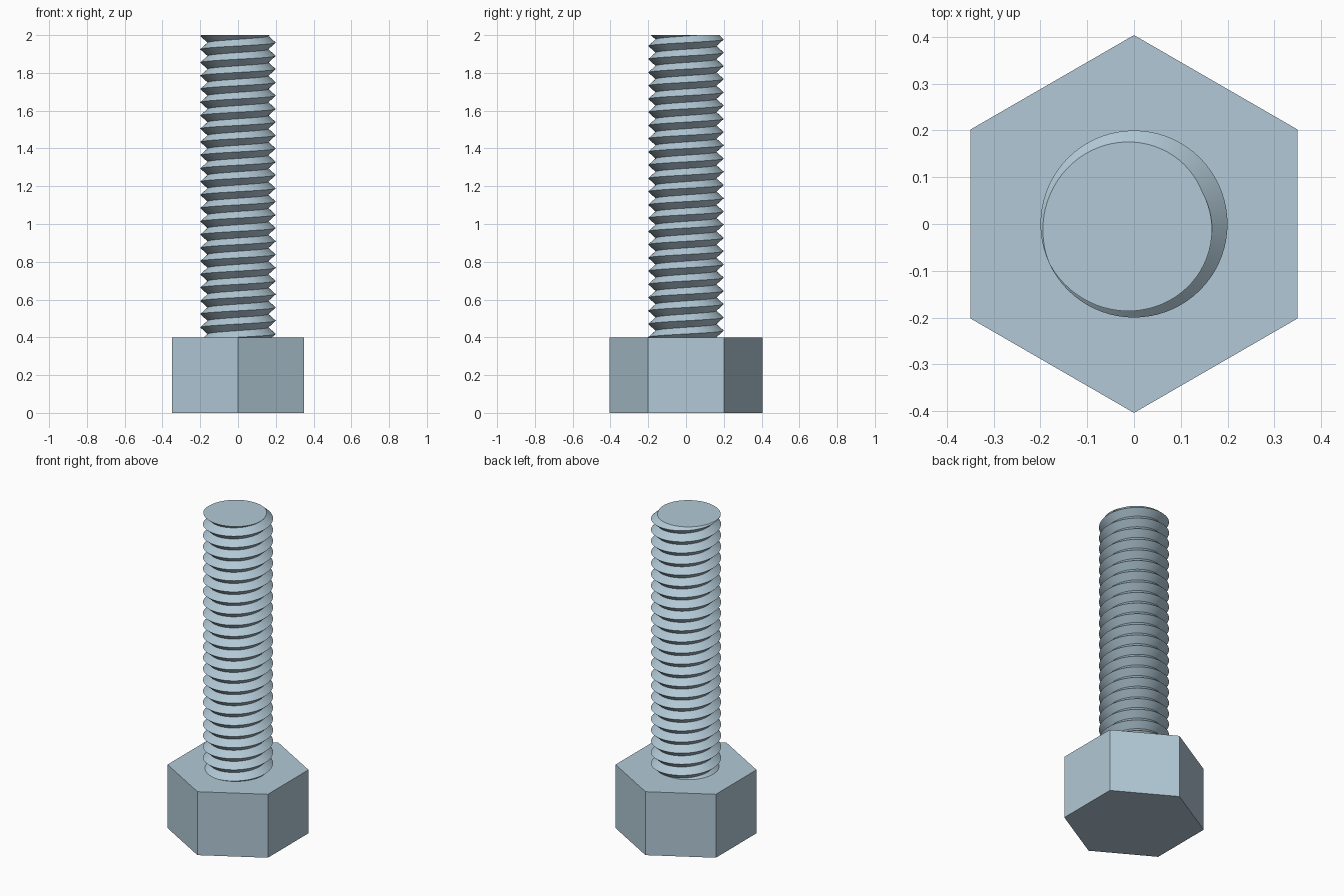
import bpy, bmesh, math
from mathutils import Vector

if "Cube" in bpy.data.objects:
    bpy.data.objects.remove(bpy.data.objects["Cube"], do_unlink=True)

HEAD_TOP, TOP = 0.4, 2.0
HEX_R = 0.404
CREST_R, ROOT_R = 0.2, 0.161
PITCH = 0.0701
CREST_ANGLE = math.radians(205)   # where the crest meets the cut end
STEPS = 72                        # segments per turn

steel = bpy.data.materials.new("blue_grey_steel")
steel.use_nodes = True
colour = (0.445, 0.584, 0.672, 1)
steel.diffuse_color = colour
steel.node_tree.nodes["Principled BSDF"].inputs["Base Color"].default_value = colour


def finish(name, bm, smooth=False):
    bmesh.ops.recalc_face_normals(bm, faces=bm.faces)
    mesh = bpy.data.meshes.new(name)
    bm.to_mesh(mesh)
    bm.free()
    mesh.materials.append(steel)
    obj = bpy.data.objects.new(name, mesh)
    bpy.context.collection.objects.link(obj)
    if smooth:
        bpy.ops.object.select_all(action='DESELECT')
        obj.select_set(True)
        bpy.context.view_layer.objects.active = obj
        bpy.ops.object.shade_smooth_by_angle(angle=math.radians(30))
    return obj


# Hexagonal head, corners pointing front and back
bm = bmesh.new()
ring = [bm.verts.new((HEX_R * math.sin(i * math.pi / 3),
                      HEX_R * math.cos(i * math.pi / 3), 0)) for i in range(6)]
base = bm.faces.new(ring)
top = bmesh.ops.extrude_face_region(bm, geom=[base], use_keep_orig=True)
bmesh.ops.translate(bm, vec=(0, 0, HEAD_TOP),
                    verts=[v for v in top["geom"] if isinstance(v, bmesh.types.BMVert)])
finish("hex_head", bm)

# Right-handed V thread: root and crest helices joined into one tube
bm = bmesh.new()
turns = math.ceil((TOP - HEAD_TOP) / PITCH) + 4


def helix(radius, lift):
    verts = []
    for i in range(turns * STEPS + 1):
        turn = i / STEPS - (turns - 2)
        a = CREST_ANGLE + turn * math.tau
        verts.append(bm.verts.new((radius * math.cos(a), radius * math.sin(a),
                                   TOP + PITCH * turn + lift)))
    return verts


root = helix(ROOT_R, -PITCH / 2)
crest = helix(CREST_R, 0)
for i in range(turns * STEPS):
    bm.faces.new((root[i], root[i + 1], crest[i + 1], crest[i]))
    if i + 1 + STEPS < len(root):
        bm.faces.new((crest[i], crest[i + 1], root[i + 1 + STEPS], root[i + STEPS]))

# Trim both ends flat; the lower end sits slightly inside the head
for z, direction in ((TOP, 1), (HEAD_TOP - 0.01, -1)):
    cut = bmesh.ops.bisect_plane(
        bm, geom=bm.verts[:] + bm.edges[:] + bm.faces[:], dist=1e-6,
        plane_co=Vector((0, 0, z)), plane_no=Vector((0, 0, direction)), clear_outer=True)
    edges = [e for e in cut["geom_cut"] if isinstance(e, bmesh.types.BMEdge)]
    bmesh.ops.edgeloop_fill(bm, edges=edges)
finish("threaded_shaft", bm, smooth=True)
